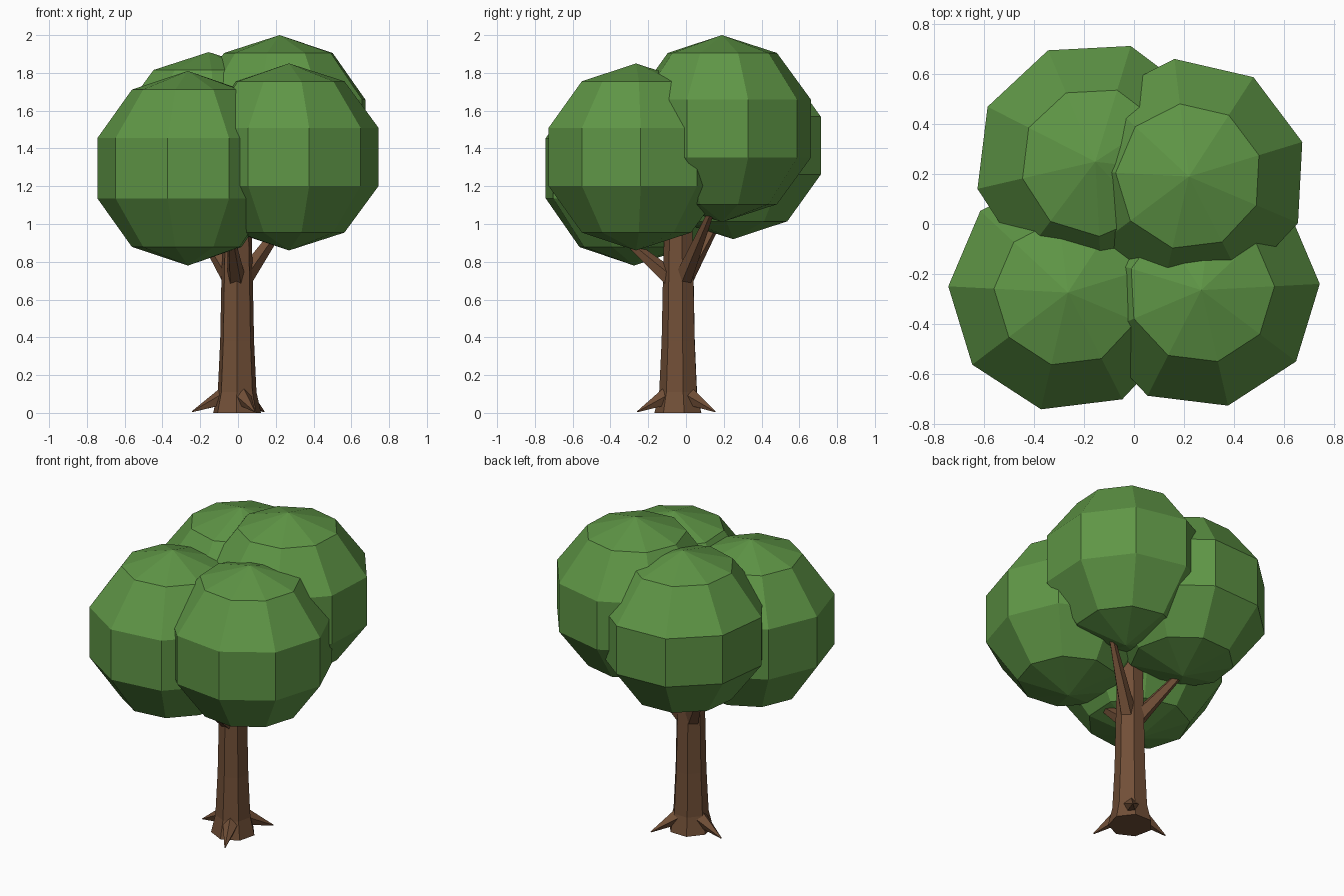
import bpy, bmesh, math
from mathutils import Vector, Matrix

if "Cube" in bpy.data.objects:
    bpy.data.objects.remove(bpy.data.objects["Cube"])


def material(name, rgb):
    m = bpy.data.materials.new(name)
    m.diffuse_color = (*rgb, 1)
    m.use_nodes = True
    m.node_tree.nodes["Principled BSDF"].inputs["Base Color"].default_value = m.diffuse_color
    return m


LEAF = material("leaf green", (0.114, 0.305, 0.061))
BARK = material("bark brown", (0.165, 0.078, 0.038))


def finish(name, bm, mat):
    bmesh.ops.recalc_face_normals(bm, faces=bm.faces)
    me = bpy.data.meshes.new(name)
    bm.to_mesh(me)
    bm.free()
    me.materials.append(mat)
    ob = bpy.data.objects.new(name, me)
    bpy.context.collection.objects.link(ob)


def lathe(name, centre, profile, sides, turn, mat):
    """Spin (radius, z) points round a vertical axis; radius 0 makes a pole."""
    bm = bmesh.new()
    rings = []
    for r, z in profile:
        n = sides if r > 0 else 1
        ring = []
        for i in range(n):
            a = math.radians(turn) + math.tau * i / sides
            ring.append(bm.verts.new((centre[0] + r * math.cos(a), centre[1] + r * math.sin(a), z)))
        rings.append(ring)
    for lo, hi in zip(rings, rings[1:]):
        for i in range(sides):
            j = (i + 1) % sides
            q = [lo[i % len(lo)], lo[j % len(lo)], hi[j % len(hi)], hi[i % len(hi)]]
            bm.faces.new(list(dict.fromkeys(q)))
    for ring in (rings[0], rings[-1]):
        if len(ring) > 1:
            bm.faces.new(ring)
    finish(name, bm, mat)


def taper(name, start, end, r1, r2, sides, mat):
    start, end = Vector(start), Vector(end)
    d = end - start
    bm = bmesh.new()
    bmesh.ops.create_cone(bm, cap_ends=True, segments=sides, radius1=r1, radius2=r2, depth=d.length,
                          matrix=Matrix.Translation((start + end) / 2) @ d.to_track_quat('Z', 'Y').to_matrix().to_4x4())
    finish(name, bm, mat)


# Leaf clumps: x, y, z, flat radius, height radius, turn
clumps = {
    "front_left_leaves": (-0.265, -0.275, 1.295, 0.505, 0.515, 17),
    "front_right_leaves": (0.27, -0.265, 1.355, 0.50, 0.495, 3),
    "back_right_leaves": (0.22, 0.19, 1.505, 0.50, 0.495, 17),
    "back_left_leaves": (-0.155, 0.25, 1.415, 0.51, 0.495, 33),
}
for name, (x, y, z, r, h, turn) in clumps.items():
    prof = []
    for lat in (-90, -54, -18, 18, 54, 90):
        t = math.radians(lat)
        prof.append((0 if abs(lat) == 90 else r * math.cos(t), z + h * math.sin(t)))
    lathe(name, (x, y), prof, 9, turn, LEAF)

# Trunk
AX = (-0.005, -0.037)
lathe("trunk", AX, [(0.13, 0), (0.105, 0.11), (0.092, 0.38), (0.085, 0.72), (0.075, 1.1)], 7, 12, BARK)

# Branches
tips = [(0.29, 0.14, 1.08), (-0.25, 0.19, 1.05), (-0.04, -0.36, 0.95)]
for i, tip in enumerate(tips):
    d = Vector((tip[0] - AX[0], tip[1] - AX[1])).normalized() * 0.04
    taper(f"branch_{i + 1}", (AX[0] + d.x, AX[1] + d.y, 0.71), tip, 0.05, 0.016, 5, BARK)

# Roots
for i, deg in enumerate((53, 173, 293)):
    c, s = math.cos(math.radians(deg)), math.sin(math.radians(deg))
    taper(f"root_{i + 1}", (AX[0] + 0.07 * c, AX[1] + 0.07 * s, 0.085),
          (AX[0] + 0.24 * c, AX[1] + 0.24 * s, 0.006), 0.05, 0.003, 5, BARK)
